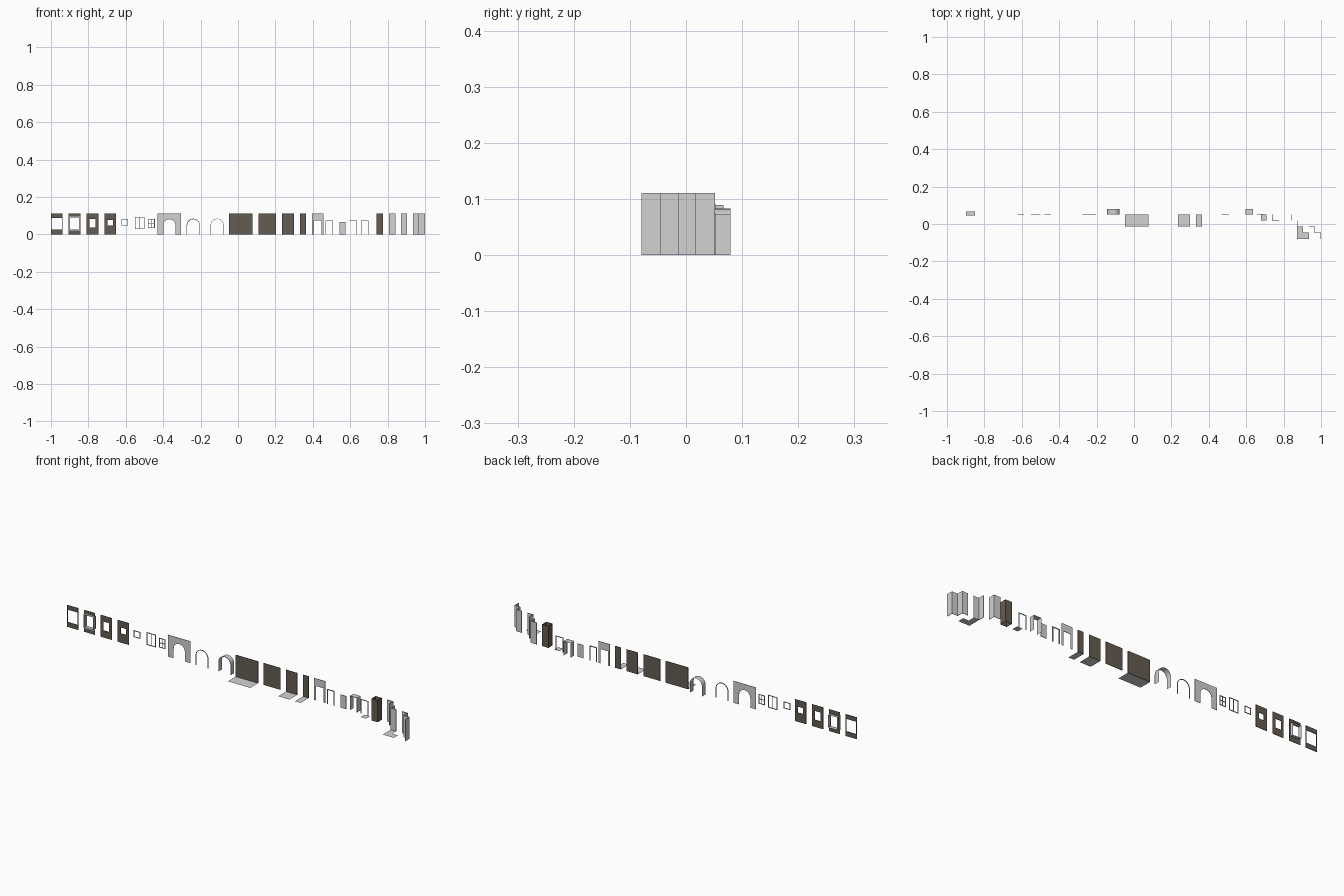
import bpy, bmesh, math

if "Cube" in bpy.data.objects:
    bpy.data.objects.remove(bpy.data.objects["Cube"])

Y = 0.051      # main wall plane
H = 0.111      # wall height


def material(name, rgb):
    m = bpy.data.materials.new(name)
    m.diffuse_color = (*rgb, 1)
    m.use_nodes = True
    m.node_tree.nodes["Principled BSDF"].inputs["Base Color"].default_value = m.diffuse_color
    return m


GRAY = material("plain gray", (0.65, 0.65, 0.65))
BROWN = material("dark brown", (0.13, 0.107, 0.084))


def make(name, polys, mat):
    """Object from a list of polygons (each a list of points)."""
    bm = bmesh.new()
    for p in polys:
        bm.faces.new([bm.verts.new(v) for v in p])
    bmesh.ops.remove_doubles(bm, verts=bm.verts[:], dist=1e-5)
    me = bpy.data.meshes.new(name)
    bm.to_mesh(me)
    bm.free()
    me.materials.append(mat)
    ob = bpy.data.objects.new(name, me)
    bpy.context.collection.objects.link(ob)
    return ob


def thicken(ob, t=0.002):
    m = ob.modifiers.new("thickness", 'SOLIDIFY')
    m.thickness = t
    m.offset = 0
    m.use_even_offset = True
    return ob


def rect(x0, x1, z0, z1, y=Y):
    return [(x0, y, z0), (x1, y, z0), (x1, y, z1), (x0, y, z1)]


def floor_rect(x0, x1, y0, y1, z=0.0):
    return [(x0, y0, z), (x1, y0, z), (x1, y1, z), (x0, y1, z)]


def ring(a, b):
    """Quads between outer and inner rectangles (x0, x1, z0, z1)."""
    o, i = rect(*a), rect(*b)
    return [[o[k], o[(k + 1) % 4], i[(k + 1) % 4], i[k]] for k in range(4)]


def tube(path, y0, y1):
    """Sweep an x,z path along y."""
    return [[(a[0], y0, a[1]), (b[0], y0, b[1]), (b[0], y1, b[1]), (a[0], y1, a[1])]
            for a, b in zip(path, path[1:])]


def strip(outer, inner):
    return [[(o0[0], Y, o0[1]), (i0[0], Y, i0[1]), (i1[0], Y, i1[1]), (o1[0], Y, o1[1])]
            for o0, o1, i0, i1 in zip(outer, outer[1:], inner, inner[1:])]


def arch(cx, r, top, n=14):
    s = top - r
    return ([(cx - r, 0)]
            + [(cx - r * math.cos(math.pi * k / n), s + r * math.sin(math.pi * k / n)) for k in range(n + 1)]
            + [(cx + r, 0)])


def door(x0, x1, top):
    return [(x0, 0), (x0, top), (x1, top), (x1, 0)]


def wall_around(name, x0, x1, path):
    pts = [(x0, 0)] + path + [(x1, 0), (x1, H), (x0, H)]
    return thicken(make(name, [[(x, Y, z) for x, z in pts]], GRAY))


def walls(name, plan, mat):
    """Upright walls along a plan path."""
    polys = [[(*a, 0), (*b, 0), (*b, H), (*a, H)] for a, b in zip(plan, plan[1:])]
    return thicken(make(name, polys, mat))


# walls with window openings
for name, o, i in [
    ("large_window_wall", (-1.0, -0.937, 0, H), (-0.996, -0.941, 0.025, 0.088)),
    ("deep_window_wall", (-0.905, -0.842, 0, H), (-0.898, -0.849, 0.025, 0.089)),
    ("tall_window_wall", (-0.81, -0.747, 0, H), (-0.795, -0.763, 0.036, 0.081)),
    ("small_window_wall", (-0.714, -0.651, 0, H), (-0.697, -0.668, 0.047, 0.077)),
]:
    thicken(make(name, ring(o, i), BROWN))

# deep window lining and its trim
lining = [(-0.898, 0.025), (-0.849, 0.025), (-0.849, 0.089), (-0.898, 0.089), (-0.898, 0.025)]
make("window_lining", tube(lining, 0.046, 0.067), GRAY)
trim = ring((-0.904, -0.843, 0.02, 0.095), (-0.898, -0.849, 0.025, 0.089))
make("window_trim", trim, GRAY).location.y = -0.004

# loose window frames with bars
t = 0.003
for name, x0, x1, z0, z1, vertical, horizontal in [
    ("small_frame", -0.624, -0.588, 0.048, 0.082, [], []),
    ("double_frame", -0.551, -0.499, 0.028, 0.092, [-0.525], []),
    ("cross_frame", -0.481, -0.445, 0.034, 0.082, [-0.463], [0.058]),
]:
    polys = ring((x0, x1, z0, z1), (x0 + t, x1 - t, z0 + t, z1 - t))
    thicken(make(name, polys, GRAY), 0.003)
    for x in vertical:
        thicken(make(name + "_upright", [rect(x - t / 2, x + t / 2, z0 + t, z1 - t)], GRAY), 0.003)
    for z in horizontal:
        thicken(make(name + "_crossbar", [rect(x0 + t, x1 - t, z - t / 2, z + t / 2)], GRAY), 0.0028)

# arch wall, arch trim and arch passage
wall_around("arch_wall", -0.43, -0.304, arch(-0.367, 0.032, 0.081))
thicken(make("arch_trim", strip(arch(-0.239, 0.0355, 0.084), arch(-0.239, 0.0325, 0.081)), GRAY), 0.003)
make("arch_trim_deep", strip(arch(-0.111, 0.0355, 0.084), arch(-0.111, 0.0335, 0.082)), GRAY)
make("arch_passage", tube(arch(-0.111, 0.0345, 0.083), Y, 0.079), GRAY)

# plain walls and their floor plates
for k, (x0, x1, has_floor) in enumerate([(-0.048, 0.078, 1), (0.11, 0.204, 0), (0.236, 0.299, 1), (0.331, 0.363, 1)]):
    thicken(make(f"plain_wall_{k}", [rect(x0, x1, 0, H)], BROWN))
    if has_floor:
        make(f"floor_plate_{k}", [floor_rect(x0, x1, -0.013, Y)], GRAY)

# door wall, frames, leaf and passage
wall_around("door_wall", 0.395, 0.456, door(0.405, 0.446, 0.073))
thicken(make("door_frame", strip(door(0.467, 0.508, 0.075), door(0.471, 0.504, 0.071)), GRAY), 0.003)
thicken(make("door_leaf", [rect(0.543, 0.575, 0, 0.067)], GRAY))
make("door_passage", tube(door(0.595, 0.636, 0.073), Y, 0.079), GRAY)
make("door_passage_rim", strip(door(0.595, 0.636, 0.074), door(0.597, 0.634, 0.072)), GRAY)
thicken(make("thin_door_frame", strip(door(0.657, 0.699, 0.074), door(0.660, 0.696, 0.071)), GRAY), 0.003)
make("small_floor", [floor_rect(0.678, 0.709, 0.019, Y)], GRAY)

# square column, open at both ends
walls("column", [(0.741, 0.018), (0.775, 0.018), (0.775, Y), (0.741, Y), (0.741, 0.018)], BROWN)

# corner walls and stepped floor
A, B, C, D = 0.018, -0.014, -0.046, -0.079
walls("inner_corner", [(0.806, Y), (0.840, Y), (0.840, A)], GRAY)
walls("outer_corner", [(0.872, A), (0.872, B), (0.903, B)], GRAY)
make("corner_floor", [floor_rect(0.872, 0.903, D, B), floor_rect(0.903, 0.935, D, C)], GRAY)
walls("zigzag_wall", [(0.936, B), (0.967, B), (0.967, C), (0.999, C), (0.999, D)], GRAY)
